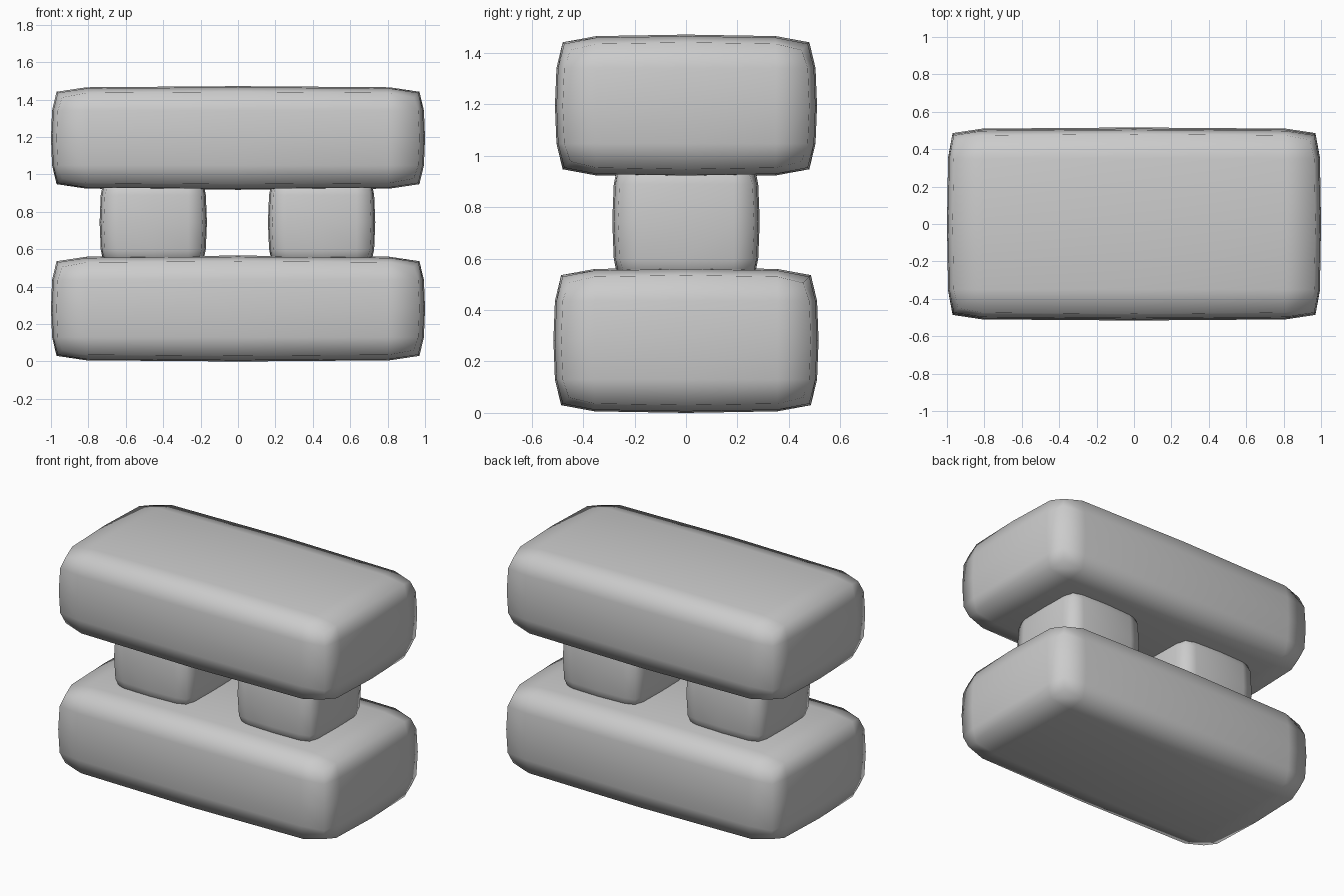
import bpy, bmesh
from mathutils import Vector

if "Cube" in bpy.data.objects:
    bpy.data.objects.remove(bpy.data.objects["Cube"])


def pillow(name, centre, half, inset, edge, corner):
    """Softly bulging box: grid of 4 cells per side, edges and corners pulled in."""
    bm = bmesh.new()
    cache = {}

    def vert(key):
        if key in cache:
            return cache[key]
        extremes = sum(abs(k) == 2 for k in key)
        pull = (0, 0, edge, corner)[extremes]
        co = []
        for axis, k in enumerate(key):
            h = half[axis]
            sign = (k > 0) - (k < 0)
            if abs(k) == 2:
                # Face middles bulge a little beyond their outer ring
                ring = sum(abs(n) == 1 for n in key)
                d = h - pull - 0.006 * ring
            else:
                d = abs(k) * (h - inset[axis])
            co.append(centre[axis] + sign * d)
        cache[key] = bm.verts.new(Vector(co))
        return cache[key]

    for axis in range(3):
        for side in (-2, 2):
            for a in range(-2, 2):
                for b in range(-2, 2):
                    quad = []
                    for da, db in ((0, 0), (1, 0), (1, 1), (0, 1)):
                        key = [0, 0, 0]
                        key[axis] = side
                        key[(axis + 1) % 3] = a + da
                        key[(axis + 2) % 3] = b + db
                        quad.append(vert(tuple(key)))
                    bm.faces.new(quad if side > 0 else quad[::-1])
    for f in bm.faces:
        f.smooth = True
    mesh = bpy.data.meshes.new(name)
    bm.to_mesh(mesh)
    bm.free()
    obj = bpy.data.objects.new(name, mesh)
    bpy.context.collection.objects.link(obj)
    return obj


# Two long slabs
pillow("bottom_slab", (0, 0, 0.283), (1.0, 0.516, 0.283),
       (0.19, 0.16, 0.13), 0.03, 0.06)
pillow("top_slab", (0, 0, 1.195), (1.0, 0.51, 0.277),
       (0.19, 0.16, 0.13), 0.03, 0.06)

# Pair of short pillars between the slabs
for side, x in (("left", -0.453), ("right", 0.447)):
    pillow(side + "_pillar", (x, 0, 0.745), (0.287, 0.287, 0.245),
           (0.1, 0.1, 0.1), 0.022, 0.045)
